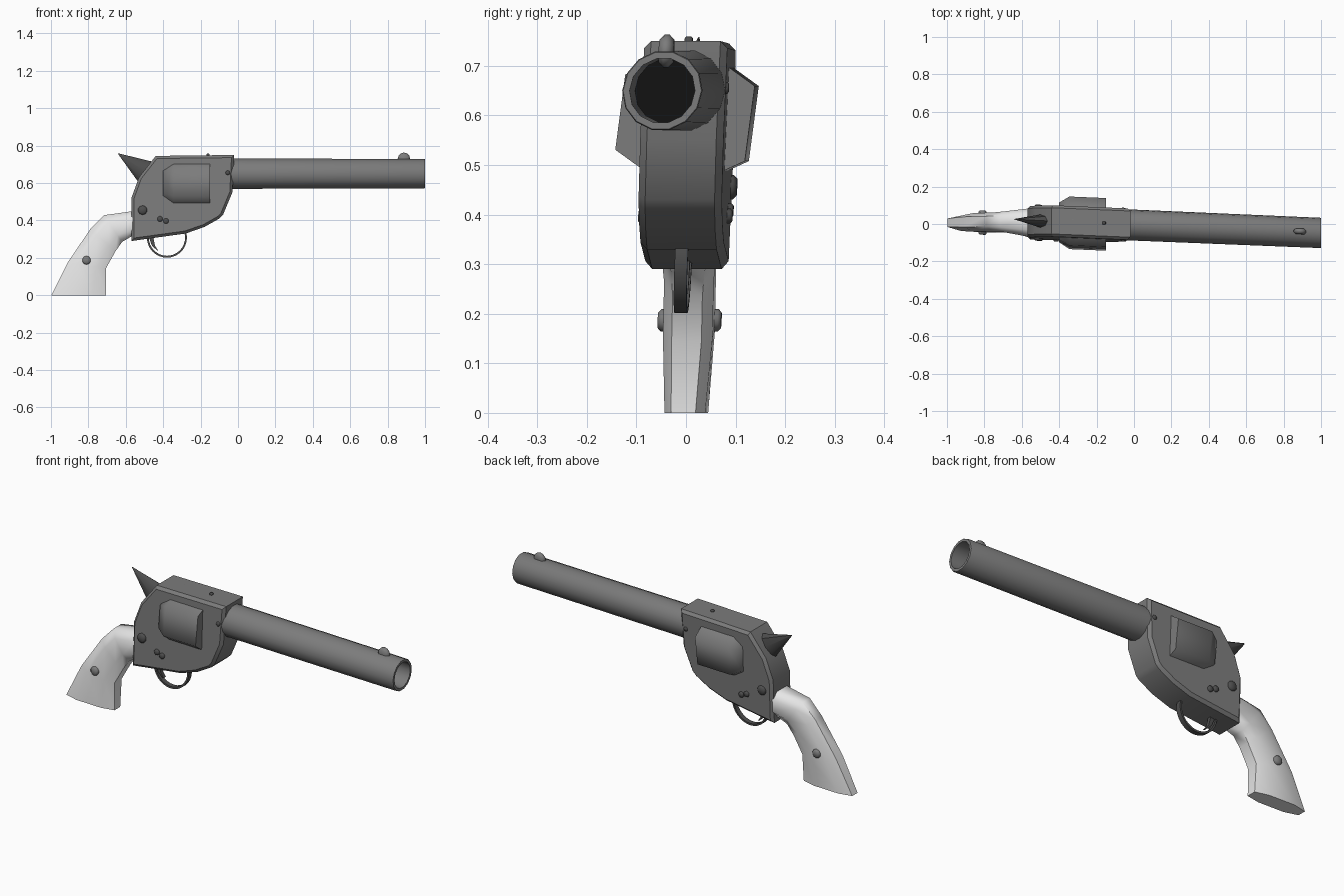
import bpy, bmesh
from math import sin, cos, pi, radians
from mathutils import Matrix, Vector

cube = bpy.data.objects.get("Cube")
if cube:
    bpy.data.objects.remove(cube, do_unlink=True)


def material(name, v):
    m = bpy.data.materials.new(name)
    m.use_nodes = True
    m.diffuse_color = (v, v, v, 1)
    bsdf = m.node_tree.nodes["Principled BSDF"]
    bsdf.inputs["Base Color"].default_value = (v, v, v, 1)
    bsdf.inputs["Roughness"].default_value = 0.6
    return m


steel = material("steel grey", 0.2)
dark = material("dark steel", 0.075)
ivory = material("ivory white", 0.8)
black = material("bore black", 0.006)


def finish(name, bm, mat, angle=30):
    """Lean the part with the rest of the model, shade it and link it."""
    for v in bm.verts:
        v.co.y += -0.042 * (v.co.x + 0.3) + 0.045 * (v.co.z - 0.5)
    bmesh.ops.recalc_face_normals(bm, faces=bm.faces)
    me = bpy.data.meshes.new(name)
    bm.to_mesh(me)
    bm.free()
    me.materials.append(mat)
    me.polygons.foreach_set("use_smooth", [True] * len(me.polygons))
    me.set_sharp_from_angle(angle=radians(angle))
    ob = bpy.data.objects.new(name, me)
    bpy.context.collection.objects.link(ob)
    return ob


def loft(rings):
    """Skin a row of point rings and cap both ends."""
    bm = bmesh.new()
    rows = [[bm.verts.new(p) for p in ring] for ring in rings]
    n = len(rows[0])
    for a, b in zip(rows, rows[1:]):
        for i in range(n):
            j = (i + 1) % n
            bm.faces.new((a[i], a[j], b[j], b[i]))
    bm.faces.new(rows[0])
    bm.faces.new(rows[-1])
    return bm


def lathe(profile, sides, z, start=0):
    """Rings of (x, radius) around a lengthwise axis at height z."""
    return loft([[(x, r * cos(start + 2 * pi * i / sides),
                   z + r * sin(start + 2 * pi * i / sides))
                  for i in range(sides)] for x, r in profile])


def cross_pin(name, x, z, r, half, mat, sides=10):
    """Cylinder running across the model, domed by a small bevel."""
    bm = bmesh.new()
    bmesh.ops.create_cone(bm, cap_ends=True, segments=sides, radius1=r, radius2=r,
                          depth=2 * half,
                          matrix=Matrix.Translation((x, 0, z)) @ Matrix.Rotation(pi / 2, 4, 'X'))
    rim = [e for e in bm.edges if abs(e.verts[0].co.y - e.verts[1].co.y) < 1e-4]
    bmesh.ops.bevel(bm, geom=rim, offset=r * 0.3, segments=1, affect='EDGES')
    return finish(name, bm, mat, 50)


# Frame: side outline extruded across, with chamfered rims
outline = [(-0.57, 0.29), (-0.57, 0.52), (-0.53, 0.63), (-0.44, 0.745), (-0.02, 0.75),
           (-0.03, 0.55), (-0.08, 0.43), (-0.1, 0.41), (-0.18, 0.365), (-0.28, 0.33)]
bm = loft([[(x, y, z) for x, z in outline] for y in (-0.084, 0.084)])
rims = [e for e in bm.edges if e.verts[0].co.y == e.verts[1].co.y]
bmesh.ops.bevel(bm, geom=rims, offset=0.014, segments=1, affect='EDGES')
finish("frame", bm, steel)

# Six-sided cylinder, tapered at the back
finish("cylinder", lathe([(-0.4, 0.115), (-0.345, 0.152), (-0.15, 0.152)],
                         6, 0.595, radians(25)), steel, 65)

# Barrel with a hollow muzzle
barrel = finish("barrel", lathe([(-0.08, 0.083), (0.995, 0.081), (1, 0.079),
                                 (1, 0.066), (0.75, 0.066)], 14, 0.65), steel, 35)
barrel.data.materials.append(black)
for p in barrel.data.polygons:
    if p.normal.x > 0.9 and p.center.x < 0.9:
        p.material_index = 1

# Sights
cross_pin("front_sight", 0.887, 0.73, 0.033, 0.015, steel, 12)
cross_pin("rear_sight", -0.16, 0.75, 0.009, 0.008, dark, 8)

# Grip: (back point, front point, half width) sections
sections = [((-0.998, 0), (-0.706, 0), 0.041),
            ((-0.91, 0.176), (-0.706, 0.144), 0.05),
            ((-0.79, 0.353), (-0.655, 0.235), 0.05),
            ((-0.717, 0.428), (-0.62, 0.285), 0.056),
            ((-0.56, 0.45), (-0.56, 0.32), 0.076)]
shape = [(0, 0.55), (0.25, 1), (0.75, 1), (1, 0.6)]
shape += [(t, -w) for t, w in reversed(shape)]
rings = []
for back, front, half in sections:
    b, f = Vector((back[0], 0, back[1])), Vector((front[0], 0, front[1]))
    rings.append([b.lerp(f, t) + Vector((0, w * half, 0)) for t, w in shape])
finish("grip", loft(rings), ivory, 60)

# Hammer spur: pointed cone leaning backwards
base, tip = Vector((-0.5, 0, 0.665)), Vector((-0.64, 0, 0.757))
along = Vector((0.08, 0, 0.1)).normalized()
rings = [[base.lerp(tip, t) + along * (cos(a) * r) + Vector((0, sin(a) * r * 0.55, 0))
          for a in (2 * pi * i / 8 for i in range(8))]
         for t, r in ((-0.4, 0.07), (0, 0.064), (1, 0.002))]
finish("hammer", loft(rings), dark, 40)

# Trigger guard: flat band bent into a ring
bm = bmesh.new()
loops = []
for i in range(32):
    a = 2 * pi * i / 32
    loops.append([bm.verts.new((-0.38 + r * cos(a), y, 0.308 + r * sin(a)))
                  for r, y in ((0.107, -0.013), (0.107, 0.013), (0.097, 0.013), (0.097, -0.013))])
for i in range(32):
    a, b = loops[i], loops[(i + 1) % 32]
    for k in range(4):
        bm.faces.new((a[k], a[(k + 1) % 4], b[(k + 1) % 4], b[k]))
finish("trigger_guard", bm, dark)

# Trigger: small curved tapering blade
path = [(-0.455, 0.35, 0.013), (-0.462, 0.3, 0.011), (-0.452, 0.265, 0.008), (-0.43, 0.24, 0.003)]
finish("trigger", loft([[(x - w, -0.01, z), (x + w, -0.01, z), (x + w, 0.01, z), (x - w, 0.01, z)]
                        for x, z, w in path]), dark, 40)

# Screws and pins showing on both sides
cross_pin("grip_screw", -0.81, 0.187, 0.023, 0.064, steel)
cross_pin("hammer_screw", -0.51, 0.455, 0.025, 0.096, dark)
cross_pin("trigger_screw", -0.417, 0.408, 0.015, 0.095, dark)
cross_pin("bolt_screw", -0.385, 0.397, 0.015, 0.095, dark)
cross_pin("base_pin", -0.055, 0.655, 0.012, 0.09, dark, 8)
